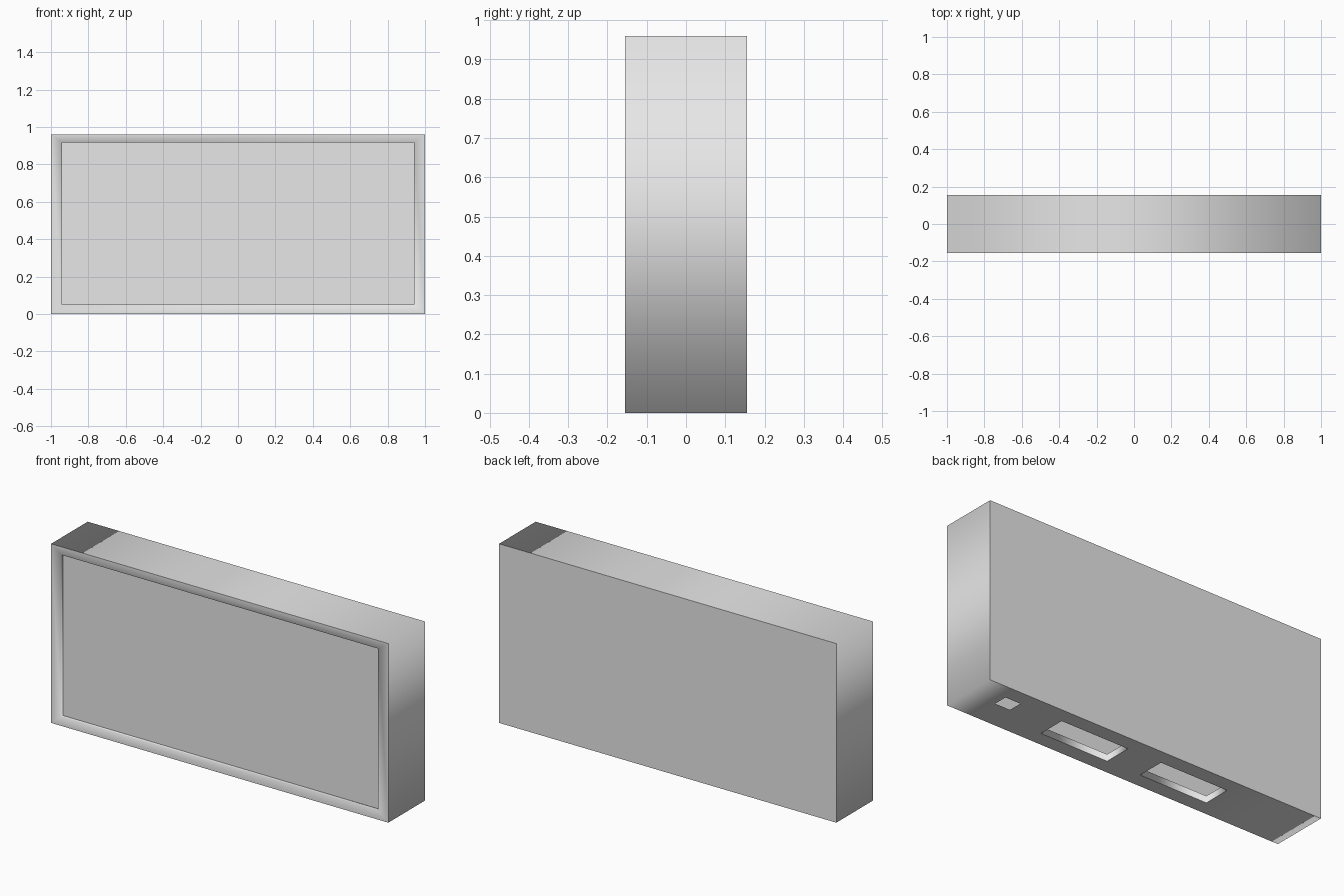
import bpy
import bmesh

W, D, H = 1.0, 0.155, 0.96                      # half width, half depth, height
SLOTS = [(-0.5, -0.1), (0.1, 0.5)]              # underside slots along x
SLOT_Y = 0.075
LIP = 0.037
SCREEN_X, SCREEN_LOW, SCREEN_HIGH = 0.94, 0.05, 0.917
SCREEN_Y = -D + 0.015

cube = bpy.data.objects.get("Cube")
if cube:
    bpy.data.objects.remove(cube, do_unlink=True)

grey = bpy.data.materials.new("light_grey")
grey.use_nodes = True
grey.diffuse_color = (0.8, 0.8, 0.8, 1)
grey.node_tree.nodes["Principled BSDF"].inputs["Base Color"].default_value = (0.8, 0.8, 0.8, 1)


def finish(name, bm):
    """Weld the mesh, shade it smooth and add it to the scene."""
    bmesh.ops.remove_doubles(bm, verts=bm.verts, dist=0.0005)
    for face in bm.faces:
        face.smooth = True
    mesh = bpy.data.meshes.new(name)
    bm.to_mesh(mesh)
    bm.free()
    mesh.materials.append(grey)
    obj = bpy.data.objects.new(name, mesh)
    bpy.context.collection.objects.link(obj)
    return obj


def quad(bm, *points):
    return bm.faces.new([bm.verts.new(p) for p in points])


def rectangle(x, low, high, y):
    """Corners of an upright rectangle, anticlockwise from the front."""
    return [(-x, y, low), (x, y, low), (x, y, high), (-x, y, high)]


def bridge(bm, outer, inner):
    for i in range(4):
        j = (i + 1) % 4
        quad(bm, outer[i], outer[j], inner[j], inner[i])


def is_hole(x, y):
    in_slot = any(a < x < b for a, b in SLOTS) and abs(y) < SLOT_Y
    in_port = 0.75 < x < 0.84 and 0 < y < SLOT_Y
    return in_slot or in_port


# Casing: hollow sleeve with rounded shading and openings underneath
bm = bmesh.new()
xs = [-W, -0.5, -0.1, 0.1, 0.5, 0.75, 0.84, W]
ys = [-D, -SLOT_Y, 0, SLOT_Y, D]
for y0, y1 in zip(ys, ys[1:]):
    quad(bm, (-W, y0, H), (W, y0, H), (W, y1, H), (-W, y1, H))
    quad(bm, (W, y0, 0), (W, y1, 0), (W, y1, H), (W, y0, H))
    quad(bm, (-W, y1, 0), (-W, y0, 0), (-W, y0, H), (-W, y1, H))
    for x0, x1 in zip(xs, xs[1:]):
        if not is_hole((x0 + x1) / 2, (y0 + y1) / 2):
            quad(bm, (x0, y1, 0), (x1, y1, 0), (x1, y0, 0), (x0, y0, 0))
finish("casing", bm)

# Slot lips: short walls rising into the hollow casing
for side, (x0, x1) in zip(("right", "left"), SLOTS):
    bm = bmesh.new()
    ring = [(x0, -SLOT_Y), (x0, SLOT_Y), (x1, SLOT_Y), (x1, -SLOT_Y)]
    bridge(bm, [(x, y, 0) for x, y in ring], [(x, y, LIP) for x, y in ring])
    finish(side + "_slot_lip", bm)

# Front frame: flat border that turns softly into the shallow recess
outer = rectangle(W, 0, H, -D)
inner = rectangle(SCREEN_X, SCREEN_LOW, SCREEN_HIGH, -D)
sunk = rectangle(SCREEN_X, SCREEN_LOW, SCREEN_HIGH, SCREEN_Y)
bm = bmesh.new()
bridge(bm, outer, inner)
bridge(bm, inner, sunk)
finish("front_frame", bm)

# Recessed screen
bm = bmesh.new()
quad(bm, *sunk)
finish("screen", bm)

# Back panel
bm = bmesh.new()
quad(bm, *reversed(rectangle(W, 0, H, D)))
finish("back_panel", bm)
